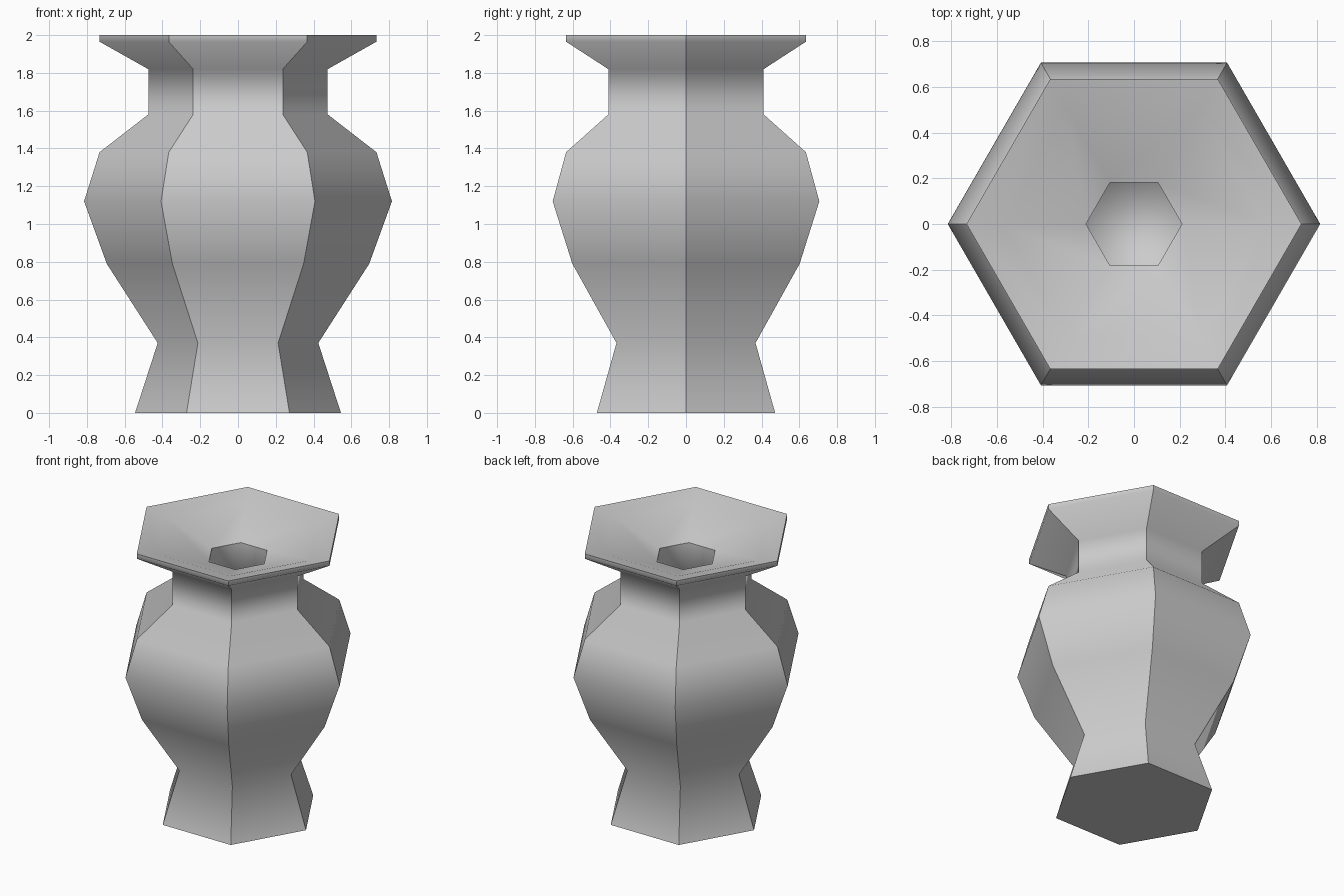
import bpy, bmesh, math

if "Cube" in bpy.data.objects:
    bpy.data.objects.remove(bpy.data.objects["Cube"])

SIDES = 6
# (corner radius, height) from the base up the outside
OUTER = [(0.545, 0), (0.425, 0.37), (0.695, 0.79), (0.815, 1.12), (0.733, 1.38),
         (0.475, 1.58), (0.475, 1.82), (0.733, 1.965), (0.733, 2.0)]
# from the lip down the funnel, through the throat, to the inner floor
INNER = [(0.58, 1.965), (0.21, 1.84), (0.21, 1.62), (0.42, 1.4), (0.55, 1.12),
         (0.44, 0.84), (0.2, 0.45)]
profile = OUTER + INNER
rim, throat = len(OUTER) - 1, len(OUTER) + 1

bm = bmesh.new()


def ring(r, z):
    return [bm.verts.new((r * math.cos(math.tau * i / SIDES),
                          r * math.sin(math.tau * i / SIDES), z))
            for i in range(SIDES)]


# hexagonal walls, outside and inside
rings = [ring(r, z) for r, z in profile]
for a, b in zip(rings, rings[1:]):
    for i in range(SIDES):
        j = (i + 1) % SIDES
        bm.faces.new((a[i], a[j], b[j], b[i]))

# base and inner floor
bm.faces.new(rings[0][::-1])
bm.faces.new(rings[-1])
bmesh.ops.recalc_face_normals(bm, faces=bm.faces)

# smooth along the profile, sharp on the outer corners, base, rim and throat
for f in bm.faces:
    f.smooth = True
for i in range(SIDES):
    for k in (0, rim, throat):
        bm.edges.get((rings[k][i], rings[k][(i + 1) % SIDES])).smooth = False
    for k in range(rim):
        bm.edges.get((rings[k][i], rings[k + 1][i])).smooth = False

mesh = bpy.data.meshes.new("vase")
bm.to_mesh(mesh)
bm.free()
vase = bpy.data.objects.new("vase", mesh)
bpy.context.collection.objects.link(vase)
